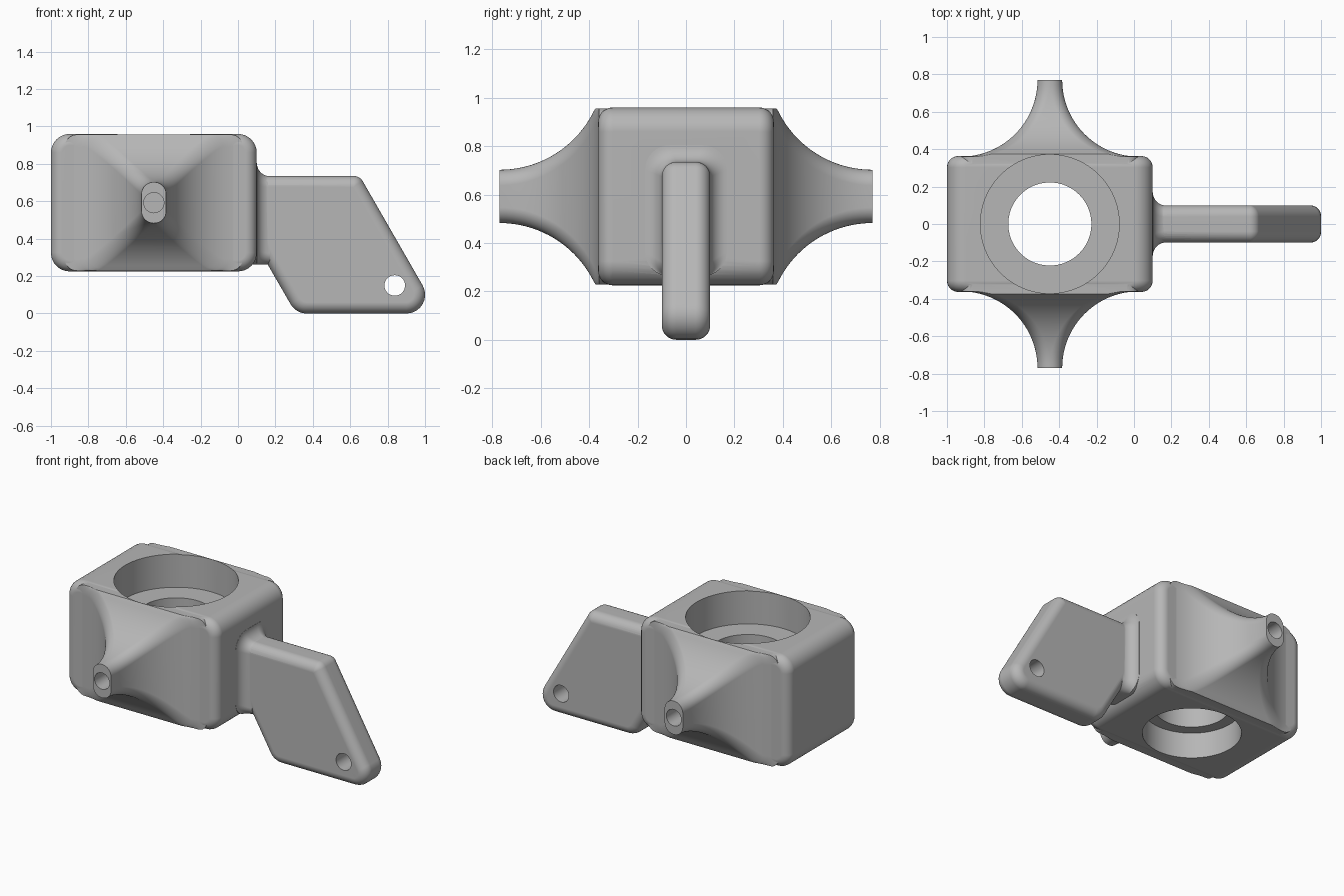
import bpy, bmesh, math
from mathutils import Vector

if "Cube" in bpy.data.objects:
    bpy.data.objects.remove(bpy.data.objects["Cube"])

grey = bpy.data.materials.new("plain grey")
grey.diffuse_color = (0.47, 0.47, 0.47, 1)
grey.use_nodes = True
grey.node_tree.nodes["Principled BSDF"].inputs["Base Color"].default_value = grey.diffuse_color


def rounded(pts, radii, inset=0.0, seg=8):
    """Convex counter-clockwise polygon with rounded corners, shrunk by inset."""
    out, n = [], len(pts)
    for i in range(n):
        p = Vector(pts[i])
        d1 = (Vector(pts[i - 1]) - p).normalized()
        d2 = (Vector(pts[(i + 1) % n]) - p).normalized()
        theta = d1.angle(d2)
        r = max(radii[i], inset + 0.004)
        c = p + (d1 + d2).normalized() * r / math.sin(theta / 2)
        s = p + d1 * r / math.tan(theta / 2) - c
        a0, sweep = math.atan2(s.y, s.x), math.pi - theta
        for k in range(seg + 1):
            a = a0 + sweep * k / seg
            out.append((c.x + (r - inset) * math.cos(a), c.y + (r - inset) * math.sin(a)))
    return out


def rect(u0, u1, v0, v1, r):
    return rounded([(u0, v0), (u1, v0), (u1, v1), (u0, v1)], [r] * 4)


def loft(name, loops):
    bm = bmesh.new()
    rings = [[bm.verts.new(p) for p in lp] for lp in loops]
    n = len(rings[0])
    for a, b in zip(rings, rings[1:]):
        for i in range(n):
            bm.faces.new((a[i], a[(i + 1) % n], b[(i + 1) % n], b[i]))
    bm.faces.new(rings[0])
    bm.faces.new(rings[-1])
    bmesh.ops.recalc_face_normals(bm, faces=bm.faces)
    me = bpy.data.meshes.new(name)
    bm.to_mesh(me)
    bm.free()
    me.materials.append(grey)
    ob = bpy.data.objects.new(name, me)
    bpy.context.collection.objects.link(ob)
    return ob


def pillow(name, pts, radii, half, bev, seg=8):
    """XZ profile extruded along y with rounded rims."""
    prof = []
    for k in range(seg + 1):
        a = math.pi / 2 * k / seg
        prof.append((half - bev + bev * math.sin(a), bev * (1 - math.cos(a))))
    prof = [(-y, d) for y, d in reversed(prof)] + prof
    return loft(name, [[(u, y, v) for u, v in rounded(pts, radii, d)] for y, d in prof])


def cylinder(name, r, p0, p1, seg=64):
    p0, p1 = Vector(p0), Vector(p1)
    q = (p1 - p0).to_track_quat('Z', 'Y')
    ring = [q @ Vector((r * math.cos(t), r * math.sin(t), 0))
            for t in (2 * math.pi * i / seg for i in range(seg))]
    ob = loft(name, [[p0 + v for v in ring], [p1 + v for v in ring]])
    ob.hide_render = True
    return ob


def combine(target, tool, op):
    m = target.modifiers.new("bool", 'BOOLEAN')
    m.operation, m.object, m.solver = op, tool, 'EXACT'
    bpy.context.view_layer.objects.active = target
    bpy.ops.object.modifier_apply(modifier=m.name)
    bpy.data.objects.remove(tool, do_unlink=True)


CX, CZ = -0.45, 0.5925

# main block
body = pillow("bracket_block", [(-1, 0.225), (0.1, 0.225), (0.1, 0.96), (-1, 0.96)],
              [0.1] * 4, 0.363, 0.06)

# flared side spigots, front and back
for side in (-1, 1):
    loops = []
    for k in range(25):
        t = 0.41 * math.sin(math.pi / 2 * k / 24)
        hx = 0.066 + 0.41 - math.sqrt(max(0, 0.41 ** 2 - t * t))
        hz = min(0.364, 0.11 + 0.433 - math.sqrt(0.433 ** 2 - t * t))
        loops.append((0.77 - t, hx, hz))
    loops.append((0.25, hx, hz))
    spigot = loft("spigot", [[(u, side * y, v) for u, v in
                              rect(CX - hx, CX + hx, CZ - hz, CZ + hz, 0.0645)]
                             for y, hx, hz in loops])
    combine(body, spigot, 'UNION')

# slanted tail arm
arm = pillow("arm", [(0.31, 0), (1.0736, 0), (0.651, 0.735), (0.05, 0.735), (0.05, 0.45)],
             [0.1, 0.1, 0.055, 0.01, 0.01], 0.1, 0.06)
combine(body, arm, 'UNION')

# concave collar where the arm meets the block
loops = []
for k in range(11):
    s = 0.07 * math.sin(math.pi / 2 * k / 10)
    g = 0.07 - math.sqrt(max(0, 0.0049 - s * s)) - 0.001
    loops.append((0.171 - s, g))
loops.append((0.04, g))
collar = loft("collar", [[(x, u, v) for u, v in
                          rect(-0.1 - g, 0.1 + g, 0.262, 0.735 + g, 0.06 + g * 0.6)]
                         for x, g in loops])
combine(body, collar, 'UNION')

# stepped vertical bore
for r, z0, z1 in ((0.371, 0.742, 1.2), (0.222, 0.1, 1.1), (0.295, -0.2, 0.395)):
    combine(body, cylinder("bore", r, (CX, 0, z0), (CX, 0, z1), 96), 'DIFFERENCE')

# blind holes in the spigot tips, cross hole in the arm
for side in (-1, 1):
    combine(body, cylinder("tip_hole", 0.054, (CX, side * 0.55, CZ), (CX, side * 1, CZ), 32),
            'DIFFERENCE')
combine(body, cylinder("arm_hole", 0.055, (0.838, -0.5, 0.15), (0.838, 0.5, 0.15), 32),
        'DIFFERENCE')

# smooth shading with crisp cut edges
bpy.ops.object.select_all(action='DESELECT')
body.select_set(True)
bpy.context.view_layer.objects.active = body
bpy.ops.object.shade_smooth_by_angle(angle=math.radians(32))
wn = body.modifiers.new("weighted", 'WEIGHTED_NORMAL')
wn.keep_sharp = True
